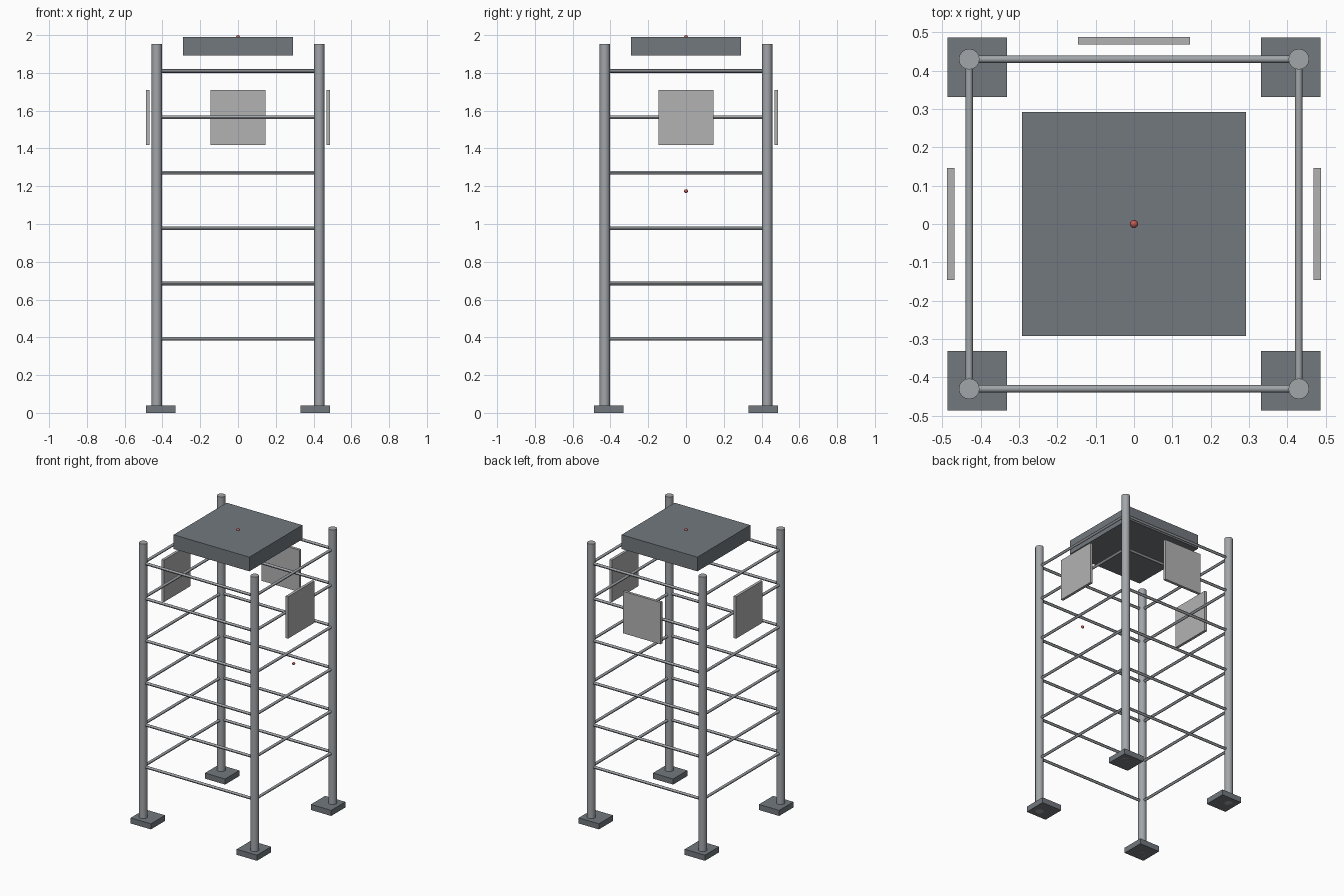
import bpy
from mathutils import Vector

if "Cube" in bpy.data.objects:
    bpy.data.objects.remove(bpy.data.objects["Cube"])


def material(name, color):
    m = bpy.data.materials.new(name)
    m.diffuse_color = (*color, 1)
    m.use_nodes = True
    m.node_tree.nodes["Principled BSDF"].inputs["Base Color"].default_value = m.diffuse_color
    return m


DARK = material("dark_grey", (0.17, 0.19, 0.21))
STEEL = material("steel", (0.36, 0.38, 0.40))
PANEL = material("panel_grey", (0.45, 0.45, 0.45))
RED = material("red", (0.6, 0.1, 0.08))


def finish(name, mat):
    ob = bpy.context.object
    ob.name = name
    ob.data.materials.append(mat)
    return ob


def box(name, center, size, mat):
    bpy.ops.mesh.primitive_cube_add(size=1, location=center)
    ob = finish(name, mat)
    for v in ob.data.vertices:
        v.co *= Vector(size)


def rod(name, a, b, radius, sides, mat):
    a, b = Vector(a), Vector(b)
    d = b - a
    bpy.ops.mesh.primitive_cylinder_add(
        vertices=sides, radius=radius, depth=d.length,
        location=(a + b) / 2, rotation=d.to_track_quat('Z', 'Y').to_euler())
    finish(name, mat)
    bpy.ops.object.shade_smooth_by_angle()


def ball(name, center, radius):
    bpy.ops.mesh.primitive_uv_sphere_add(segments=12, ring_count=8,
                                         radius=radius, location=center)
    finish(name, RED)
    bpy.ops.object.shade_smooth_by_angle()


P = 0.43  # post offset from centre

# Corner posts on square feet
for sx in (-1, 1):
    for sy in (-1, 1):
        rod("corner_post", (sx * P, sy * P, 0), (sx * P, sy * P, 1.953), 0.027, 16, STEEL)
        box("foot", (sx * 0.409, sy * 0.409, 0.0195), (0.156, 0.156, 0.039), DARK)

# Rungs on all four sides
for z in (0.392, 0.685, 0.978, 1.272, 1.565, 1.81):
    for s in (-P, P):
        rod("rung_x", (-P, s, z), (P, s, z), 0.0095, 12, STEEL)
        rod("rung_y", (s, -P, z), (s, P, z), 0.0095, 12, STEEL)

# Top block
box("top_block", (0, 0, 1.941), (0.584, 0.584, 0.099), DARK)

# Thin square panels on the back and both sides
box("back_panel", (0, 0.478, 1.564), (0.292, 0.019, 0.292), PANEL)
for s in (-1, 1):
    box("side_panel", (s * 0.478, 0, 1.564), (0.019, 0.292, 0.292), PANEL)

# Small red marker balls
ball("top_marker", (0, 0, 1.99), 0.01)
ball("side_marker", (P, 0, 1.174), 0.01)
